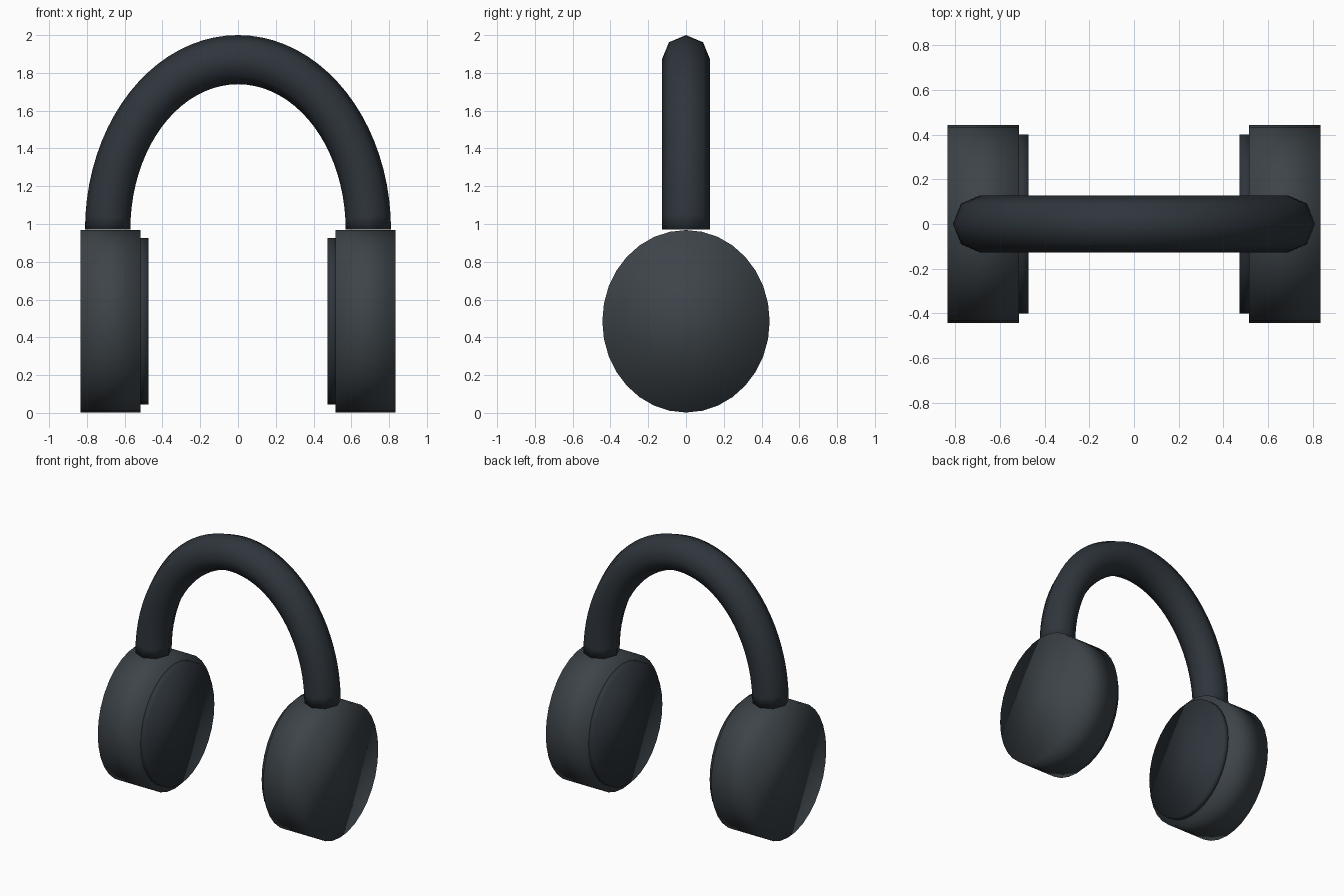
import bpy, bmesh
from math import pi, sin, cos
from mathutils import Matrix

if "Cube" in bpy.data.objects:
    bpy.data.objects.remove(bpy.data.objects["Cube"])


def material(name, rgb):
    m = bpy.data.materials.new(name)
    m.diffuse_color = (*rgb, 1)
    m.use_nodes = True
    m.node_tree.nodes["Principled BSDF"].inputs["Base Color"].default_value = m.diffuse_color
    return m


shell = material("shell_grey", (0.047, 0.058, 0.067))
dark = material("soft_dark", (0.028, 0.036, 0.045))


def finish(bm, name, mat):
    bmesh.ops.recalc_face_normals(bm, faces=bm.faces)
    for f in bm.faces:
        f.smooth = True
    me = bpy.data.meshes.new(name)
    bm.to_mesh(me)
    bm.free()
    me.materials.append(mat)
    ob = bpy.data.objects.new(name, me)
    bpy.context.collection.objects.link(ob)
    return ob


def disc(name, x0, x1, ry, rz, cz, mat):
    """Oval disc whose axis runs along x."""
    bm = bmesh.new()
    bmesh.ops.create_cone(bm, cap_ends=True, segments=32,
                          radius1=1, radius2=1, depth=1)
    bmesh.ops.transform(bm, verts=bm.verts, matrix=(
        Matrix.Translation(((x0 + x1) / 2, 0, cz))
        @ Matrix.Diagonal((x1 - x0, ry, rz, 1))
        @ Matrix.Rotation(pi / 2, 4, 'Y')))
    return finish(bm, name, mat)


# Headband: eight-sided tube along a half ellipse
STEPS, SIDES = 40, 8
bm = bmesh.new()
rings = []
for i in range(STEPS + 1):
    t = pi * i / STEPS
    ring = []
    for j in range(SIDES):
        c, s = cos(2 * pi * j / SIDES), sin(2 * pi * j / SIDES)
        ring.append(bm.verts.new(((0.69 + 0.12 * c) * cos(t), 0.128 * s,
                                  0.97 + (0.9 + 0.13 * c) * sin(t))))
    rings.append(ring)
for a, b in zip(rings, rings[1:]):
    for j in range(SIDES):
        k = (j + 1) % SIDES
        bm.faces.new((a[j], a[k], b[k], b[j]))
bm.faces.new(rings[0])
bm.faces.new(rings[-1])
finish(bm, "headband", dark)

# Ear cups with inner cushions, one pair per side
for side, label in ((-1, "left"), (1, "right")):
    for part, x0, x1, ry, rz, mat in (
            ("ear_cup", 0.515, 0.835, 0.443, 0.483, shell),
            ("ear_cushion", 0.473, 0.53, 0.4, 0.44, dark)):
        lo, hi = sorted((side * x0, side * x1))
        disc(f"{label}_{part}", lo, hi, ry, rz, 0.485, mat)
